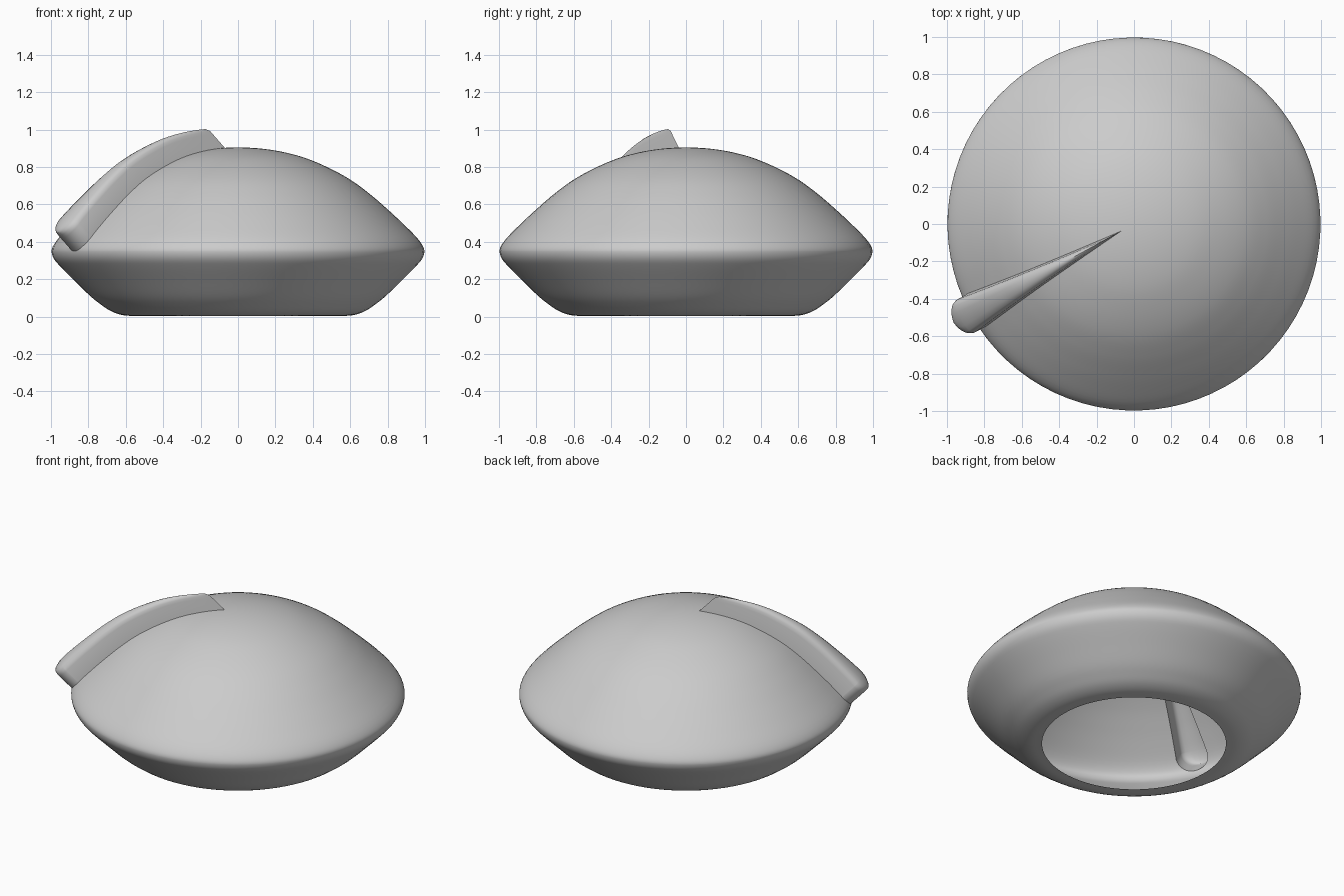
import bpy, bmesh, math
from mathutils import Vector

if "Cube" in bpy.data.objects:
    bpy.data.objects.remove(bpy.data.objects["Cube"])

# Shell profile (radius, height), apex down to the open bottom
PROFILE = [(0, .905), (.17, .893), (.33, .858), (.47, .803), (.6, .733), (.71, .652),
           (.81, .565), (.885, .495), (.95, .43), (.985, .385), (.997, .35), (.985, .31),
           (.95, .268), (.87, .188), (.79, .11), (.735, .066), (.68, .03), (.62, .009), (.55, .003)]
SEGMENTS, ROWS = 80, 110
AXIS = math.radians(208.7)                # direction of the raised fin
LIFT = Vector((.1 * math.cos(AXIS), .1 * math.sin(AXIS), .1))
TIP, HALF_WIDTH, ROUND = .08, .1, .085    # fin start, end half width, end rounding
# Fin cross-section: (side position, raised fraction)
SECTION = [(-1, 0), (-1, .72), (-.93, .86), (-.75, .95), (-.4, 1), (0, 1.02),
           (.4, 1), (.75, .95), (.93, .86), (1, .72), (1, 0)]


def smooth_profile(points, steps=12):
    """Catmull-Rom curve through the points."""
    p = [Vector(q) for q in points]
    p = [Vector((-p[1].x, p[1].y))] + p + [2 * p[-1] - p[-2]]
    out = []
    for i in range(1, len(p) - 2):
        a, b, c, d = p[i - 1:i + 3]
        for k in range(steps):
            t = k / steps
            out.append(.5 * (2 * b + (c - a) * t + (2 * a - 5 * b + 4 * c - d) * t * t
                             + (3 * b - a - 3 * c + d) * t ** 3))
    return out + [p[-2]]


# Evenly spaced rows along the profile
curve = smooth_profile(PROFILE)
length = [0]
for a, b in zip(curve, curve[1:]):
    length.append(length[-1] + (b - a).length)


def at(s):
    for i in range(1, len(curve)):
        if s <= length[i] or i == len(curve) - 1:
            t = (s - length[i - 1]) / (length[i] - length[i - 1])
            return curve[i - 1].lerp(curve[i], t)


end = next(l for l, p in zip(length, curve) if p.x > .9 and p.y < .35)
round_start = end - ROUND


def half_width(s):
    if s <= TIP or s >= end - 1e-5:
        return 0
    if s < round_start:
        return HALF_WIDTH * (s - TIP) / (round_start - TIP)
    return HALF_WIDTH * math.sqrt(1 - ((s - round_start) / ROUND) ** 2)


stations = [length[-1] * i / ROWS for i in range(ROWS + 1)]
stations = sorted([s for s in stations if abs(s - TIP) > .006 and not round_start < s < end + .006]
                  + [TIP] + [round_start + ROUND * math.sin(math.pi / 2 * k / 8) for k in range(9)])

# Shell and fin in one skin: the fin is the wedge pushed outwards, hollow inside
bm = bmesh.new()
rows = []
for s in stations:
    r, z = at(s)
    r = max(r, 0)
    w = half_width(s)
    spread = math.asin(min(1, w / r)) if r > 1e-4 else 0
    soften = 1 if w > 0 else .88
    ring = []
    for side, up in SECTION:
        ang = AXIS + side * spread
        ring.append(bm.verts.new(Vector((r * math.cos(ang), r * math.sin(ang), z)) + LIFT * up * soften))
    for k in range(1, SEGMENTS):
        ang = AXIS + spread + (2 * math.pi - 2 * spread) * k / SEGMENTS
        ring.append(bm.verts.new((r * math.cos(ang), r * math.sin(ang), z)))
    rows.append((w, ring))

for (w0, up), (w1, low) in zip(rows, rows[1:]):
    n = len(up)
    for j in range(n):
        if j < len(SECTION) - 1 and w0 == 0 and w1 == 0:
            continue
        k = (j + 1) % n
        bm.faces.new((up[j], low[j], low[k], up[k]))
bmesh.ops.remove_doubles(bm, verts=bm.verts, dist=.0003)
bmesh.ops.delete(bm, geom=[v for v in bm.verts if not v.link_faces], context='VERTS')

mesh = bpy.data.meshes.new("finned_shell")
bm.to_mesh(mesh)
bm.free()
shell = bpy.data.objects.new("finned_shell", mesh)
bpy.context.collection.objects.link(shell)
bpy.context.view_layer.objects.active = shell
shell.select_set(True)
bpy.ops.object.shade_smooth_by_angle(angle=math.radians(35))
